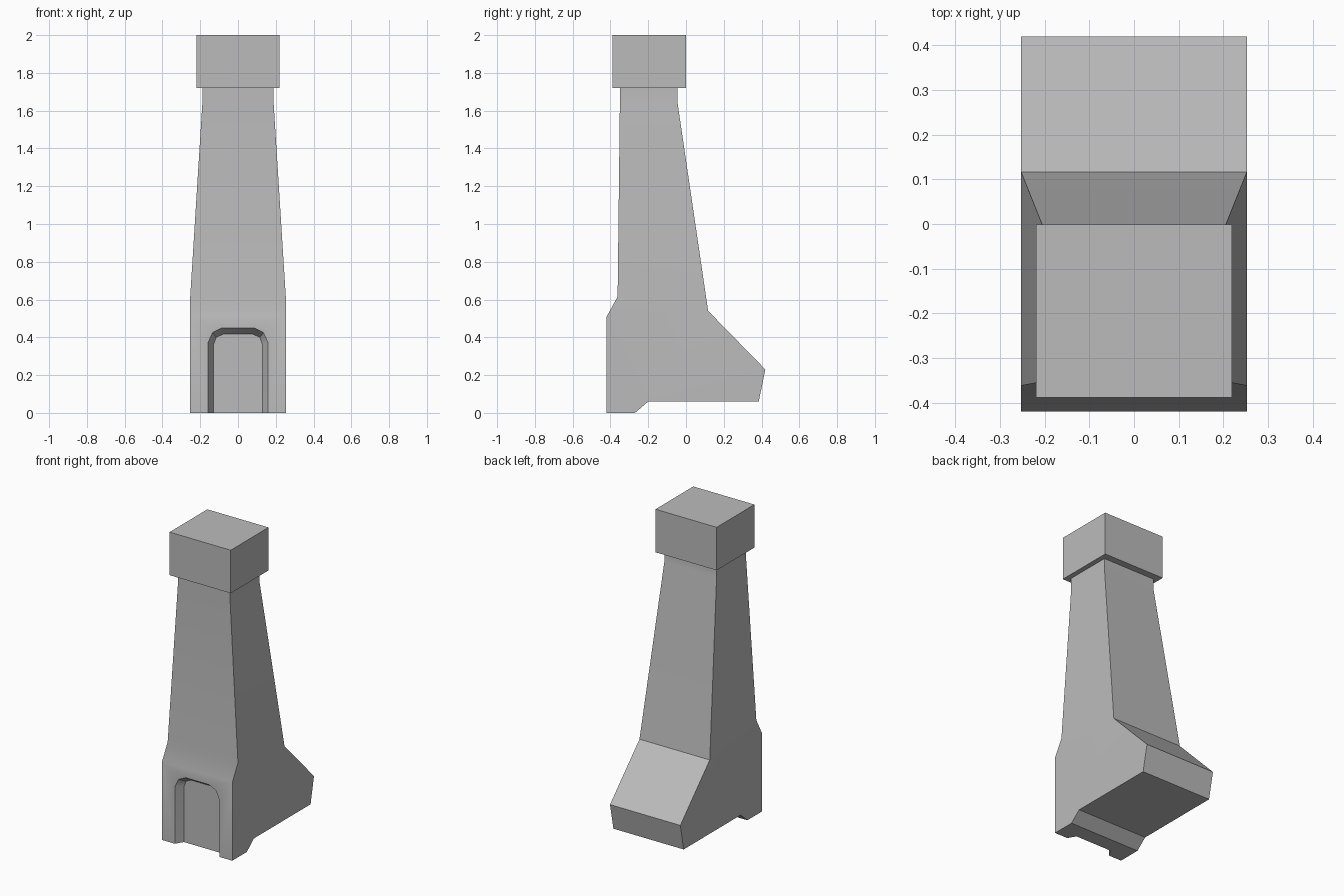
import bpy, bmesh

cube = bpy.data.objects.get("Cube")
if cube:
    bpy.data.objects.remove(cube)

grey = bpy.data.materials.new("stone_grey")
grey.use_nodes = True
colour = (0.5, 0.5, 0.5, 1)
grey.diffuse_color = colour
grey.node_tree.nodes["Principled BSDF"].inputs["Base Color"].default_value = colour


def make_object(name, bm):
    bmesh.ops.recalc_face_normals(bm, faces=bm.faces)
    mesh = bpy.data.meshes.new(name)
    bm.to_mesh(mesh)
    bm.free()
    mesh.materials.append(grey)
    ob = bpy.data.objects.new(name, mesh)
    bpy.context.collection.objects.link(ob)
    return ob


# Chimney body: side outline as (half width, y, z), from the front foot round to the front bend
W, N = 0.253, 0.188
FRONT = -0.42
outline = [(W, FRONT, 0), (W, -0.27, 0), (W, -0.2, 0.06), (W, 0.385, 0.06),
           (W, 0.42, 0.23), (W, 0.117, 0.54), (N, -0.046, 1.65), (N, -0.046, 1.72),
           (N, -0.35, 1.72), (N, -0.35, 1.65), (W, -0.362, 0.615), (W, FRONT, 0.51)]
bm = bmesh.new()
left = [bm.verts.new((x, y, z)) for x, y, z in outline]
right = [bm.verts.new((-x, y, z)) for x, y, z in outline]

# Side walls: base, tapered shaft and straight neck
for side in (left, right):
    for band in ((0, 1, 2, 3, 4, 5, 10, 11), (5, 6, 9, 10), (6, 7, 8, 9)):
        bm.faces.new([side[i] for i in band])

# Strips across the width, leaving out the foot and the front for the recess
for i in range(1, 11):
    bm.faces.new((left[i], left[i + 1], right[i + 1], right[i]))


# Arched recess with splayed walls in the front
def arch(points, y):
    path = points + [(-x, z) for x, z in reversed(points)]
    return [bm.verts.new((x, y, z)) for x, z in path]


rim = arch([(0.16, 0), (0.16, 0.37), (0.135, 0.425), (0.085, 0.45)], FRONT)
panel = arch([(0.13, 0), (0.13, 0.36), (0.115, 0.4), (0.078, 0.417)], FRONT + 0.05)
bm.faces.new(panel)
for i in range(len(rim) - 1):
    bm.faces.new((rim[i], rim[i + 1], panel[i + 1], panel[i]))
bm.faces.new([left[0]] + rim + [right[0], right[11], left[11]])
bm.faces.new([left[0], rim[0], panel[0], panel[-1], rim[-1], right[0], right[1], left[1]])
body = make_object("chimney_body", bm)

# Soft shading over the gentle bends only
bpy.ops.object.select_all(action='DESELECT')
body.select_set(True)
bpy.context.view_layer.objects.active = body
bpy.ops.object.shade_smooth_by_angle(angle=0.53)
weighted = body.modifiers.new("weighted_normals", 'WEIGHTED_NORMAL')
weighted.keep_sharp = True

# Chimney cap block
bm = bmesh.new()
bmesh.ops.create_cube(bm, size=1)
bmesh.ops.scale(bm, vec=(0.44, 0.388, 0.28), verts=bm.verts)
bmesh.ops.translate(bm, vec=(0, -0.195, 1.86), verts=bm.verts)
make_object("chimney_cap", bm)
